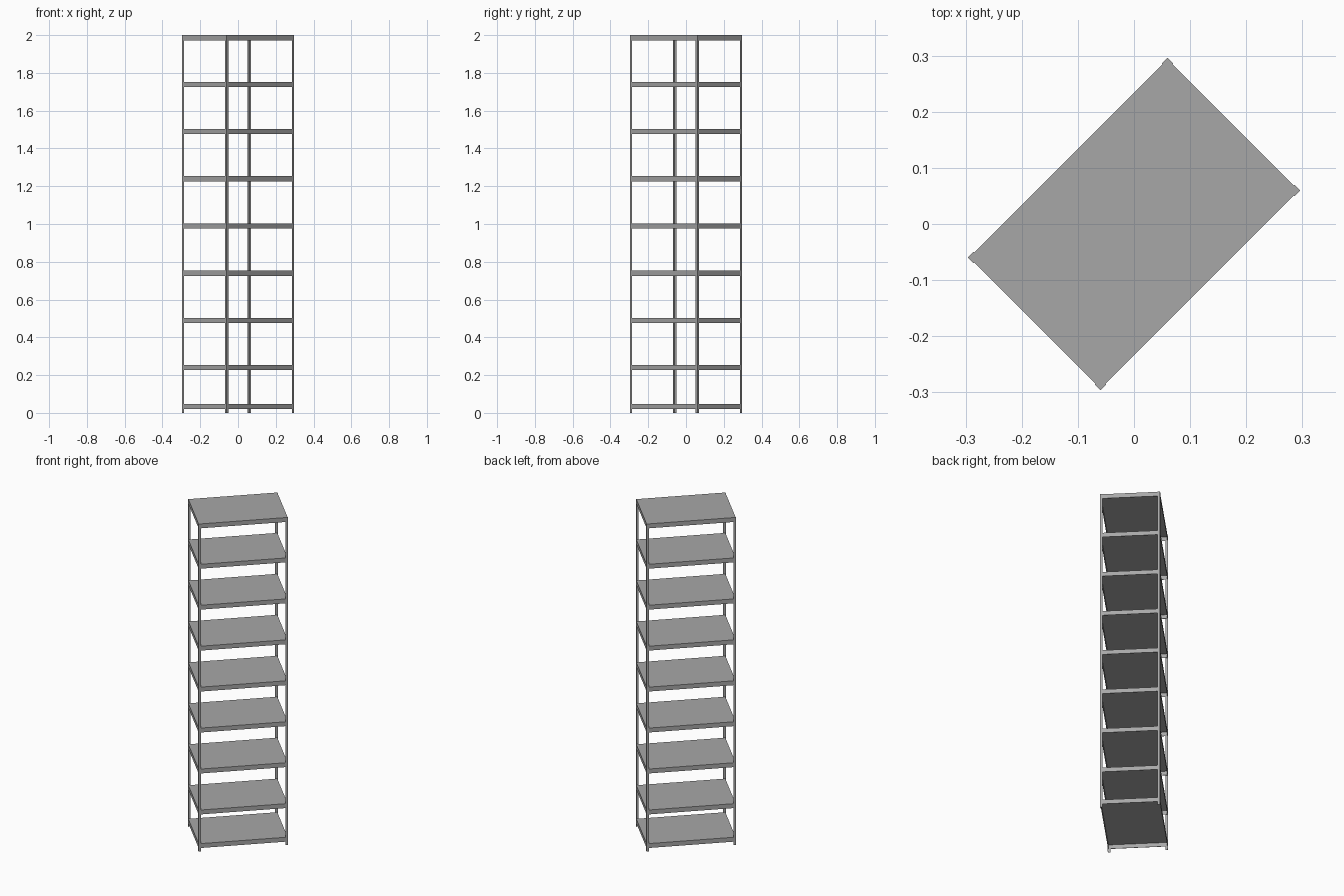
import bpy, bmesh, math
from mathutils import Matrix

if "Cube" in bpy.data.objects:
    bpy.data.objects.remove(bpy.data.objects["Cube"])

W, D, H = 0.25, 0.1655, 2.0      # half width, half depth of shelves, height
LIP, SHEET = 0.027, 0.002        # shelf lip height, sheet thickness
GAP, LEG, WALL = 0.0015, 0.014, 0.0015
TURN = Matrix.Rotation(math.radians(45), 4, 'Z')

grey = bpy.data.materials.new("grey_steel")
grey.diffuse_color = (0.39, 0.39, 0.39, 1)
grey.use_nodes = True
grey.node_tree.nodes["Principled BSDF"].inputs["Base Color"].default_value = grey.diffuse_color


def finish(bm, name):
    bmesh.ops.recalc_face_normals(bm, faces=bm.faces[:])
    bm.transform(TURN)
    me = bpy.data.meshes.new(name)
    bm.to_mesh(me)
    bm.free()
    me.materials.append(grey)
    ob = bpy.data.objects.new(name, me)
    bpy.context.collection.objects.link(ob)


def shelf(name, top):
    # tray with folded lips, open underneath
    bm = bmesh.new()

    def ring(x, y, z):
        return [bm.verts.new(p) for p in ((-x, -y, z), (x, -y, z), (x, y, z), (-x, y, z))]
    t = SHEET
    rings = [ring(W, D, top), ring(W, D, top - LIP),
             ring(W - t, D - t, top - LIP), ring(W - t, D - t, top - t)]
    bm.faces.new(rings[0])
    bm.faces.new(rings[3])
    for a, b in zip(rings, rings[1:]):
        for i in range(4):
            j = (i + 1) % 4
            bm.faces.new((a[i], a[j], b[j], b[i]))
    finish(bm, name)


def post(name, sx, sy):
    # angle-section upright wrapped around a shelf corner
    bm = bmesh.new()
    x, y = W + GAP, D + GAP
    prof = [(x, y), (x - LEG, y), (x - LEG, y - WALL), (x - WALL, y - WALL),
            (x - WALL, y - LEG), (x, y - LEG)]
    f = bm.faces.new([bm.verts.new((sx * a, sy * b, 0)) for a, b in prof])
    ext = bmesh.ops.extrude_face_region(bm, geom=[f])
    verts = [v for v in ext["geom"] if isinstance(v, bmesh.types.BMVert)]
    bmesh.ops.translate(bm, verts=verts, vec=(0, 0, H))
    finish(bm, name)


# shelves: lowest one near the floor, the rest evenly spaced
for i, z in enumerate([0.048] + [0.25 * k + 0.003 for k in range(1, 8)] + [H - 0.0005]):
    shelf(f"shelf_{i + 1}", z)

# four corner posts
for sx, side in ((-1, "left"), (1, "right")):
    for sy, face in ((-1, "front"), (1, "back")):
        post(f"{face}_{side}_post", sx, sy)
